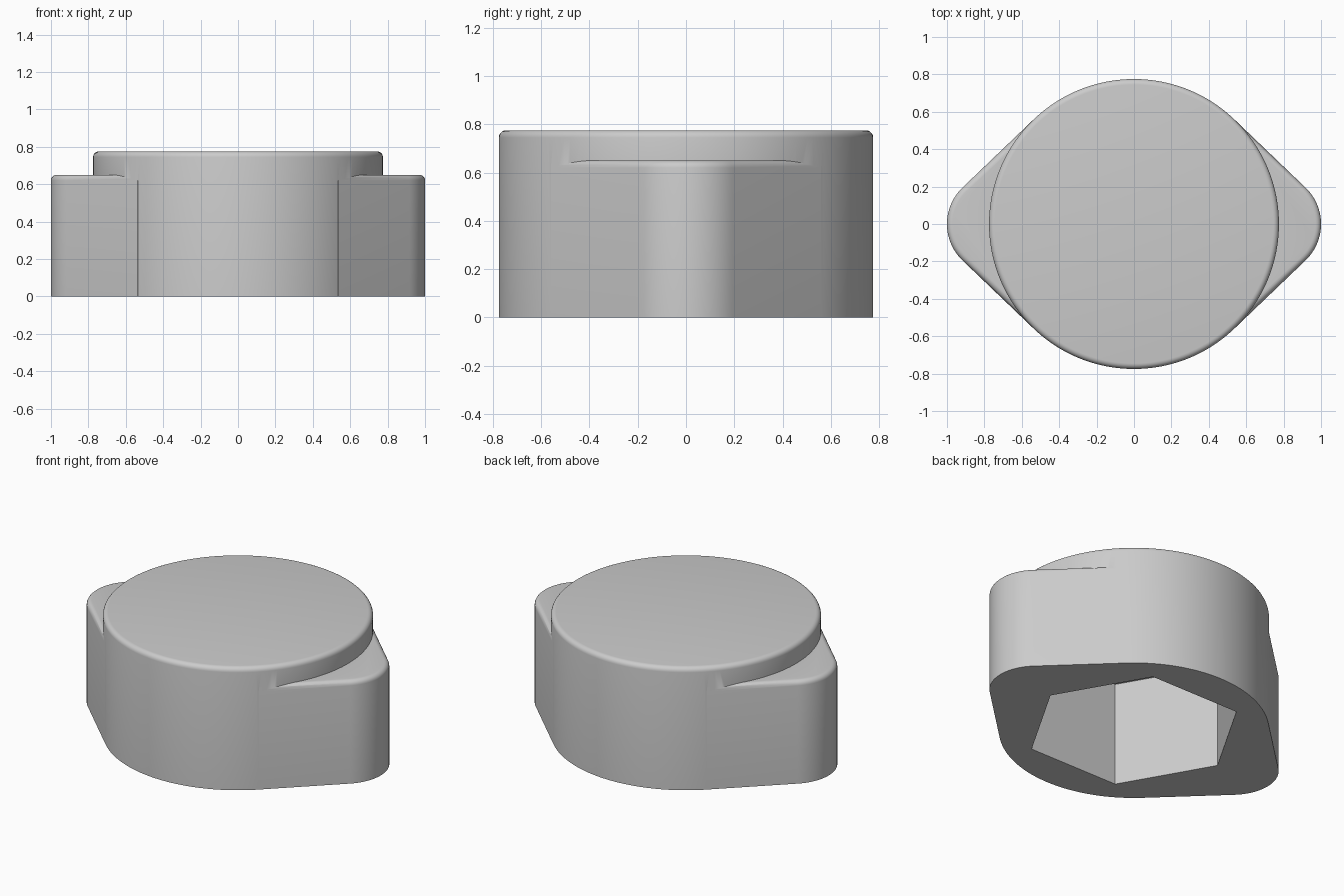
import bpy, bmesh
from math import sin, cos, acos, pi

if "Cube" in bpy.data.objects:
    bpy.data.objects.remove(bpy.data.objects["Cube"])

RADIUS, HEIGHT = 0.775, 0.775
WING_TOP, TIP_RADIUS, FILLET = 0.65, 0.27, 0.03
TIP_CENTRE = 1 - TIP_RADIUS
SOCKET_RADIUS, SOCKET_DEPTH = 0.625, 0.66

grey = bpy.data.materials.new("plain grey")
grey.use_nodes = True
grey.diffuse_color = (0.6, 0.6, 0.6, 1)
grey.node_tree.nodes["Principled BSDF"].inputs["Base Color"].default_value = (0.6, 0.6, 0.6, 1)


def arc(radius, start, end, steps, cx=0):
    angles = [start + (end - start) * i / steps for i in range(steps + 1)]
    return [(cx + radius * cos(a), radius * sin(a)) for a in angles]


def prism(name, outline, bottom, top, fillet=0):
    """Extrude an outline upward and round its top rim."""
    bm = bmesh.new()
    base = bm.faces.new([bm.verts.new((x, y, bottom)) for x, y in outline])
    grown = bmesh.ops.extrude_face_region(bm, geom=[base], use_keep_orig=True)["geom"]
    upper = [v for v in grown if isinstance(v, bmesh.types.BMVert)]
    bmesh.ops.translate(bm, verts=upper, vec=(0, 0, top - bottom))
    bmesh.ops.recalc_face_normals(bm, faces=bm.faces)
    if fillet:
        rim = [e for e in bm.edges if all(v.co.z > top - 1e-5 for v in e.verts)]
        bmesh.ops.bevel(bm, geom=rim, offset=fillet, segments=5, profile=0.5, affect="EDGES")
    bmesh.ops.recalc_face_normals(bm, faces=bm.faces)
    mesh = bpy.data.meshes.new(name)
    bm.to_mesh(mesh)
    bm.free()
    mesh.materials.append(grey)
    obj = bpy.data.objects.new(name, mesh)
    bpy.context.collection.objects.link(obj)
    return obj


def combine(target, other, operation):
    mod = target.modifiers.new(operation.title(), "BOOLEAN")
    mod.object, mod.operation, mod.solver = other, operation, "EXACT"
    bpy.context.view_layer.objects.active = target
    bpy.ops.object.modifier_apply(modifier=mod.name)
    bpy.data.objects.remove(other)


# Round knob body
knob = prism("knob_body", arc(RADIUS, 0, 2 * pi, 160)[:-1], 0, HEIGHT, FILLET)

# Pair of grip wings whose flanks run tangent to the body
flank = acos((RADIUS - TIP_RADIUS) / TIP_CENTRE)
right_tip = arc(TIP_RADIUS, -flank, flank, 28, TIP_CENTRE)
tangent = (RADIUS * cos(flank), RADIUS * sin(flank))
half = right_tip + [tangent, (-tangent[0], tangent[1])]
wings = prism("grip_wings", half + [(-x, -y) for x, y in half], 0, WING_TOP, FILLET)
combine(knob, wings, "UNION")

# Hexagonal socket in the underside
socket = prism("hex_socket_cutter", arc(SOCKET_RADIUS, 0, 2 * pi, 6)[:-1], -0.1, SOCKET_DEPTH)
combine(knob, socket, "DIFFERENCE")

# Smooth curved walls, crisp corners
bpy.ops.object.select_all(action="DESELECT")
knob.select_set(True)
bpy.context.view_layer.objects.active = knob
bpy.ops.object.shade_smooth_by_angle(angle=pi / 6)
